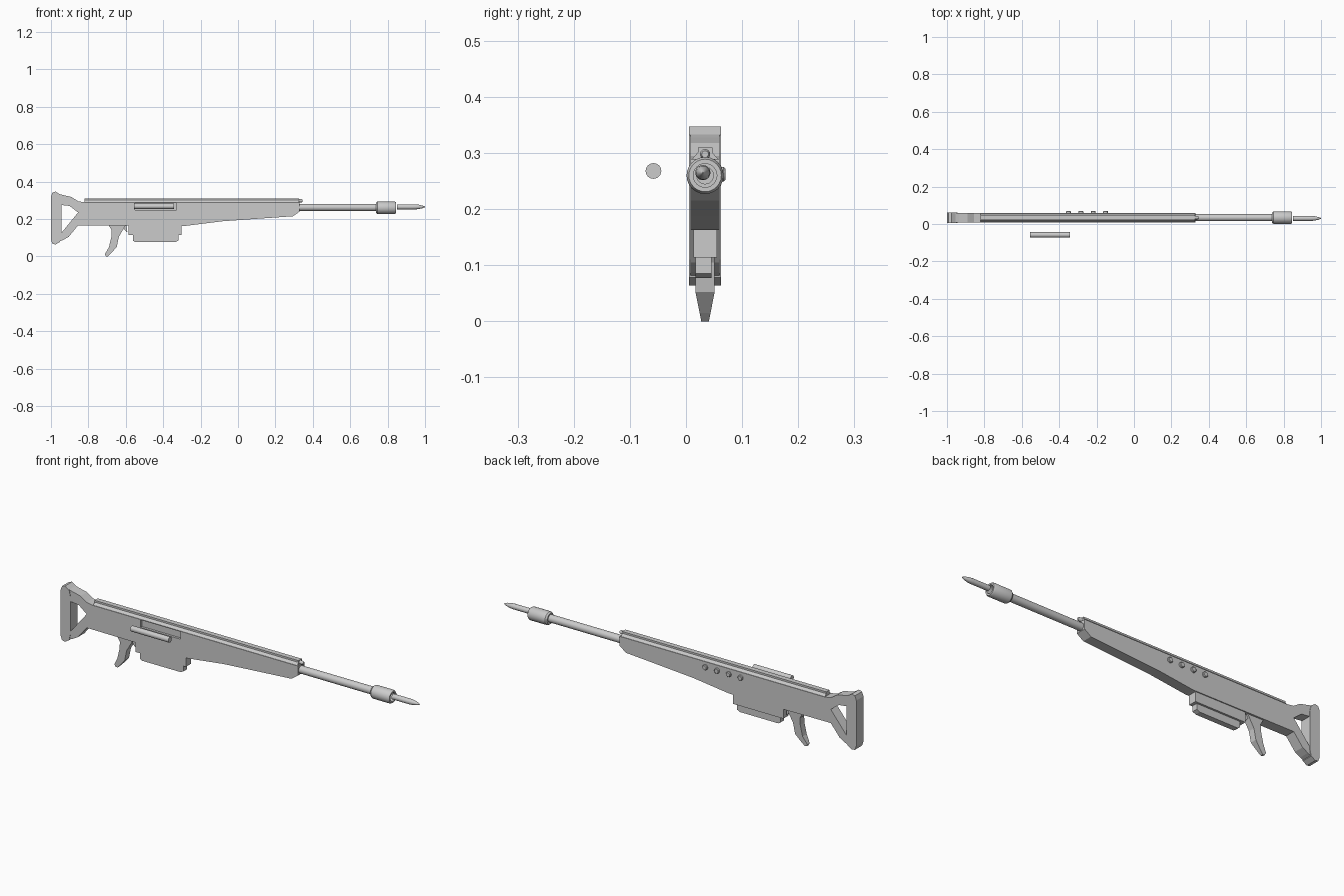
import bpy, bmesh, math
from mathutils import Vector

if "Cube" in bpy.data.objects:
    bpy.data.objects.remove(bpy.data.objects["Cube"])

Y = 0.034  # centre plane of the rifle


def finish(name, bm):
    bmesh.ops.recalc_face_normals(bm, faces=bm.faces)
    me = bpy.data.meshes.new(name)
    bm.to_mesh(me)
    bm.free()
    ob = bpy.data.objects.new(name, me)
    bpy.context.collection.objects.link(ob)
    return ob


def prism(name, pts, lo, hi, axis='Y', bevel=0):
    """Extrude an (x,z) outline along y, or a (y,z) outline along x."""
    bm = bmesh.new()
    make = (lambda p, t: (p[0], t, p[1])) if axis == 'Y' else (lambda p, t: (t, p[0], p[1]))
    face = bm.faces.new([bm.verts.new(make(p, lo)) for p in pts])
    ext = bmesh.ops.extrude_face_region(bm, geom=[face])
    shift = Vector((0, hi - lo, 0) if axis == 'Y' else (hi - lo, 0, 0))
    bmesh.ops.translate(bm, vec=shift, verts=[g for g in ext['geom'] if isinstance(g, bmesh.types.BMVert)])
    ob = finish(name, bm)
    if bevel:
        m = ob.modifiers.new('bevel', 'BEVEL')
        m.width, m.segments, m.limit_method = bevel, 1, 'ANGLE'
    return ob


def box(name, x0, x1, y0, y1, z0, z1, bevel=0):
    return prism(name, [(x0, z0), (x1, z0), (x1, z1), (x0, z1)], y0, y1, bevel=bevel)


def lathe(name, prof, y, z, closed=False, n=24):
    """Revolve an (x, radius) profile about an axis along x."""
    bm = bmesh.new()
    rings = [[bm.verts.new((x, y + r * math.cos(2 * math.pi * i / n), z + r * math.sin(2 * math.pi * i / n)))
              for i in range(n)] for x, r in prof]
    pairs = list(zip(rings, rings[1:]))
    if closed:
        pairs.append((rings[-1], rings[0]))
    else:
        bm.faces.new(rings[0])
        bm.faces.new(rings[-1])
    for a, b in pairs:
        for i in range(n):
            j = (i + 1) % n
            bm.faces.new((a[i], a[j], b[j], b[i]))
    ob = finish(name, bm)
    bpy.ops.object.select_all(action='DESELECT')
    ob.select_set(True)
    bpy.context.view_layer.objects.active = ob
    bpy.ops.object.shade_smooth_by_angle(angle=math.radians(35))
    return ob


def cut(ob, cutter):
    m = ob.modifiers.new('cut', 'BOOLEAN')
    m.operation, m.solver, m.object = 'DIFFERENCE', 'EXACT', cutter
    bpy.context.view_layer.objects.active = ob
    bpy.ops.object.modifier_apply(modifier=m.name)
    bpy.data.objects.remove(cutter)


# Receiver and skeleton stock in one outline
body = prism('receiver_and_stock', [
    (-0.96, 0.335), (-0.935, 0.328), (-0.89, 0.318), (-0.855, 0.295), (-0.82, 0.289),
    (0.33, 0.289), (0.33, 0.24), (0.294, 0.215), (-0.085, 0.188), (-0.285, 0.163),
    (-0.855, 0.166), (-0.905, 0.105), (-0.935, 0.088), (-0.96, 0.078)], Y - 0.026, Y + 0.026)
cut(body, prism('stock_hole', [(-0.945, 0.275), (-0.90, 0.27), (-0.855, 0.235), (-0.945, 0.125)], -0.1, 0.2))
cut(body, box('port_hole', -0.552, -0.328, -0.05, Y - 0.014, 0.249, 0.287))

# Butt plate
prism('butt_plate', [(-1, 0.09), (-0.992, 0.068), (-0.975, 0.064), (-0.952, 0.078), (-0.945, 0.11),
                     (-0.945, 0.30), (-0.952, 0.332), (-0.975, 0.347), (-0.992, 0.342), (-1, 0.32)],
      Y - 0.0285, Y + 0.0285)

# Top rail with small rod in its front
half = [(0.025, 0.287), (0.013, 0.301), (0.013, 0.31)]
prism('top_rail', [(Y + a, z) for a, z in half] + [(Y - a, z) for a, z in reversed(half)], -0.82, 0.325, 'X')
lathe('rail_rod', [(0.25, 0.009), (0.34, 0.009), (0.346, 0.006)], Y, 0.298, n=16)

# Barrel, open muzzle sleeve and bullet
lathe('barrel', [(0.3, 0.019), (0.76, 0.019)], Y, 0.262)
lathe('muzzle_sleeve', [(0.737, 0.027), (0.745, 0.033), (0.838, 0.033), (0.846, 0.029), (0.846, 0.021),
                        (0.765, 0.021), (0.765, 0.015), (0.737, 0.015)], Y, 0.26, closed=True)
lathe('bullet', [(0.85, 0.0135), (0.945, 0.0135), (0.965, 0.012), (0.985, 0.0075), (0.997, 0.003), (1.0, 0.001)],
      0.03, 0.265)

# Loose bolt beside the ejection port
lathe('bolt', [(-0.555, 0.014), (-0.341, 0.014)], -0.058, 0.268)

# Magazine in two steps
box('magazine', -0.585, -0.302, Y - 0.021, Y + 0.021, 0.114, 0.17)
prism('magazine_base', [(-0.562, 0.12), (-0.562, 0.085), (-0.55, 0.077), (-0.335, 0.077), (-0.318, 0.085),
                        (-0.318, 0.12)], 0.017, 0.045)

# Grip, narrowing to the bottom
grip = prism('grip', [(-0.695, 0.172), (-0.675, 0.14), (-0.677, 0.105), (-0.69, 0.05), (-0.712, 0.012), (-0.706, 0.001),
                      (-0.695, 0), (-0.68, 0.015), (-0.648, 0.052), (-0.637, 0.105), (-0.598, 0.172)],
             Y - 0.017, Y + 0.017)
for v in grip.data.vertices:
    v.co.y = Y + (v.co.y - Y) * min(1, 0.4 + 0.6 * v.co.z / 0.052)

# Trigger
prism('trigger', [(-0.617, 0.17), (-0.608, 0.145), (-0.596, 0.13), (-0.592, 0.134), (-0.597, 0.17)],
      Y - 0.008, Y + 0.008)

# Row of knobs on the back side
for i in range(4):
    x = -0.35 + 0.066 * i
    prism(f'side_knob_{i + 1}', [(x + 0.014 * math.cos(a), 0.262 + 0.014 * math.sin(a))
                                 for a in (math.radians(22.5 + 45 * k) for k in range(8))],
          Y + 0.02, 0.07, bevel=0.003)
